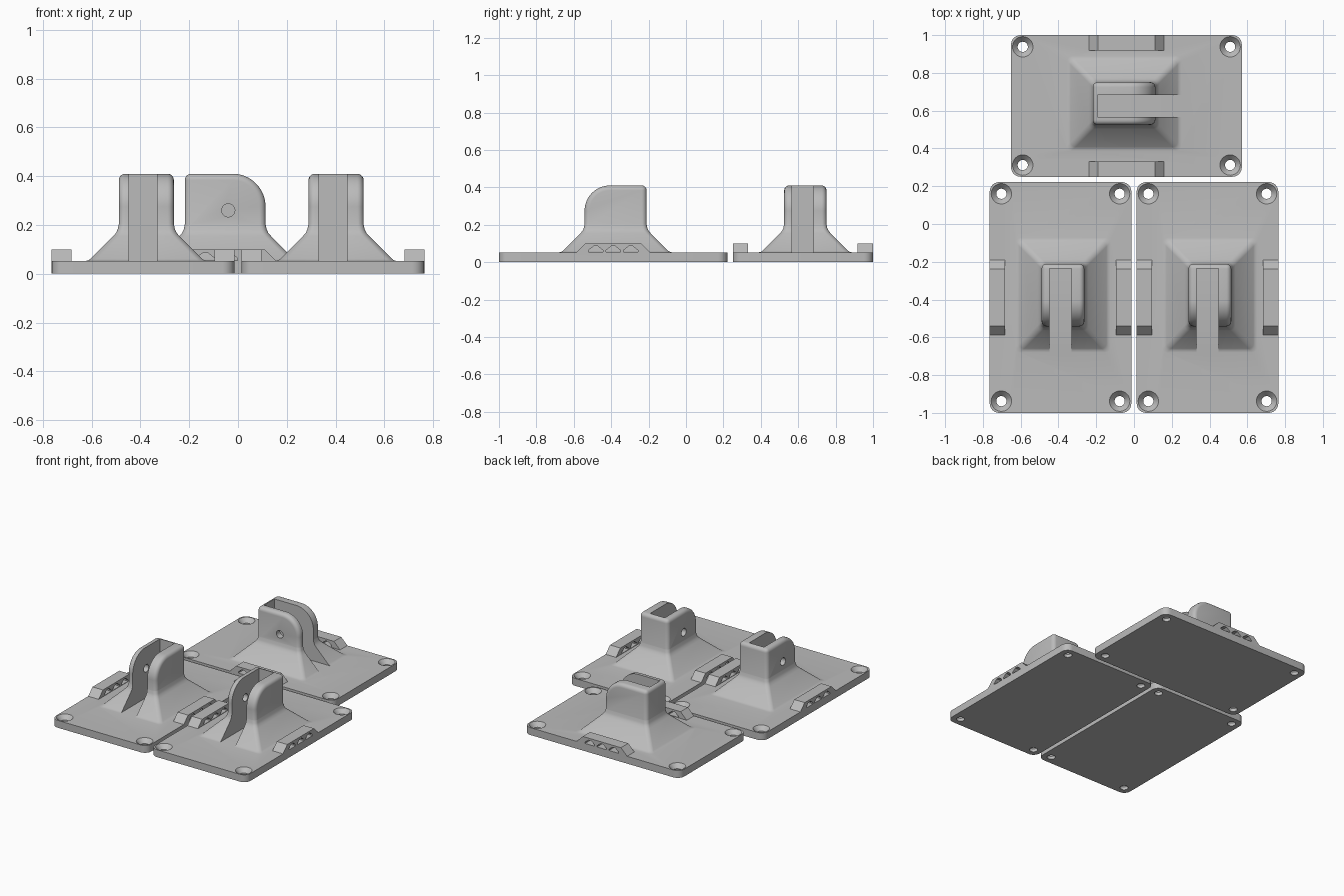
import bpy, bmesh, math
from math import cos, sin, pi

if "Cube" in bpy.data.objects:
    bpy.data.objects.remove(bpy.data.objects["Cube"])

W, L, T = 0.375, 0.611, 0.052          # plate half width, half length, thickness
TX0, TX1, TY0, TY1, TZ = -0.1, 0.126, -0.153, 0.178, 0.41   # tower extents

grey = bpy.data.materials.new("plain_grey")
grey.diffuse_color = (0.5, 0.5, 0.5, 1)
grey.use_nodes = True
grey.node_tree.nodes["Principled BSDF"].inputs["Base Color"].default_value = grey.diffuse_color


def loft(name, rings):
    """Closed solid through rings of equal point counts."""
    bm = bmesh.new()
    vs = [[bm.verts.new(p) for p in r] for r in rings]
    n = len(vs[0])
    for a, b in zip(vs, vs[1:]):
        for i in range(n):
            bm.faces.new((a[i], a[(i + 1) % n], b[(i + 1) % n], b[i]))
    bm.faces.new(vs[0])
    bm.faces.new(vs[-1])
    bmesh.ops.recalc_face_normals(bm, faces=bm.faces)
    me = bpy.data.meshes.new(name)
    bm.to_mesh(me)
    bm.free()
    me.materials.append(grey)
    ob = bpy.data.objects.new(name, me)
    bpy.context.collection.objects.link(ob)
    return ob


def arc(cx, cy, r, a0, a1, n):
    return [(cx + r * cos(a0 + (a1 - a0) * i / n), cy + r * sin(a0 + (a1 - a0) * i / n))
            for i in range(n + 1)]


def round_rect(x0, x1, y0, y1, r, z, n=6):
    pts = []
    for k, (cx, cy) in enumerate(((x1 - r, y1 - r), (x0 + r, y1 - r),
                                  (x0 + r, y0 + r), (x1 - r, y0 + r))):
        pts += arc(cx, cy, r, k * pi / 2, (k + 1) * pi / 2, n)
    return [(x, y, z) for x, y in pts]


def along_x(name, prof, x0, x1):
    return loft(name, [[(x, y, z) for y, z in prof] for x in (x0, x1)])


def apply(ob, mod):
    bpy.context.view_layer.objects.active = ob
    bpy.ops.object.modifier_apply(modifier=mod.name)


def boolean(ob, other, op):
    m = ob.modifiers.new("bool", 'BOOLEAN')
    m.operation, m.solver, m.object = op, 'EXACT', other
    apply(ob, m)
    bpy.data.objects.remove(other)


def bevel(ob, width, segs):
    m = ob.modifiers.new("bevel", 'BEVEL')
    m.width, m.segments, m.limit_method = width, segs, 'ANGLE'
    m.angle_limit = math.radians(40)
    apply(ob, m)


# Tower: side profile with a large rounded front shoulder, then softened edges
R = 0.135
profile = [(TY0, 0.04), (TY1, 0.04), (TY1, TZ)] + arc(TY0 + R, TZ - R, R, pi / 2, pi, 16)
tower = along_x("tower", profile, TX0, TX1)
bevel(tower, 0.026, 5)

# Flared foot around the tower
steps = [(0.04, 0.138), (0.052, 0.138), (0.0545, 0.126), (0.06, 0.117), (0.155, 0.022),
         (0.168, 0.011), (0.182, 0.0045), (0.2, 0.0008), (0.215, -0.004)]
foot = loft("foot", [round_rect(TX0 - o, TX1 + o, TY0 - o, TY1 + o, 0.026, z)
                     for z, o in steps])
boolean(tower, foot, 'UNION')

# Slot open at the front and top, and pin hole through the thin cheek
slot = [(-0.5, 0.0), (0.153, 0.0), (0.153, 0.6), (-0.5, 0.6)]
boolean(tower, along_x("slot_cutter", slot, -0.0575, 0.0575), 'DIFFERENCE')
pin = arc(0, 0.26, 0.027, 0, 2 * pi, 24)[:-1]
boolean(tower, along_x("pin_cutter", pin, -0.3, 0.085), 'DIFFERENCE')

# Base plate with rounded corners and countersunk screw holes
plate = loft("bracket", [round_rect(-W, W, -L, L, 0.05, z) for z in (0, T)])
for sx in (-1, 1):
    for sy in (-1, 1):
        rings = [[(x, y, z) for x, y in
                  arc(sx * 0.313, sy * 0.549, r, 0, 2 * pi, 32)[:-1]]
                 for z, r in ((-0.02, 0.027), (0.022, 0.027), (T, 0.054), (0.09, 0.054))]
        boolean(plate, loft("screw_cutter", rings), 'DIFFERENCE')

# Cable rails along both long edges, each with three peaked openings
for x0, x1 in ((-W, -0.293), (0.293, W)):
    rail = along_x("rail", [(-0.198, 0.04), (0.198, 0.04), (0.198, T),
                            (0.15, 0.1), (-0.15, 0.1), (-0.198, T)], x0, x1)
    for c in (-0.094, 0, 0.094):
        hole = [(c - 0.038, 0.055), (c + 0.038, 0.055), (c + 0.038, 0.064),
                (c + 0.01, 0.086), (c - 0.01, 0.086), (c - 0.038, 0.064)]
        boolean(rail, along_x("rail_cutter", hole, x0 - 0.1, x1 + 0.1), 'DIFFERENCE')
    boolean(plate, rail, 'UNION')
boolean(plate, tower, 'UNION')

# Smooth fillets, crisp edges
bpy.ops.object.select_all(action='DESELECT')
plate.select_set(True)
bpy.context.view_layer.objects.active = plate
bpy.ops.object.shade_smooth_by_angle(angle=math.radians(30))

# Three placed copies
plate.name = "left_bracket"
plate.location = (-0.389, -0.389, 0)
for name, loc, rot in (("right_bracket", (0.389, -0.389, 0), 0),
                       ("back_bracket", (-0.04, 0.625, 0), pi / 2)):
    c = plate.copy()
    c.data = plate.data.copy()
    c.name, c.location, c.rotation_euler = name, loc, (0, 0, rot)
    bpy.context.collection.objects.link(c)
